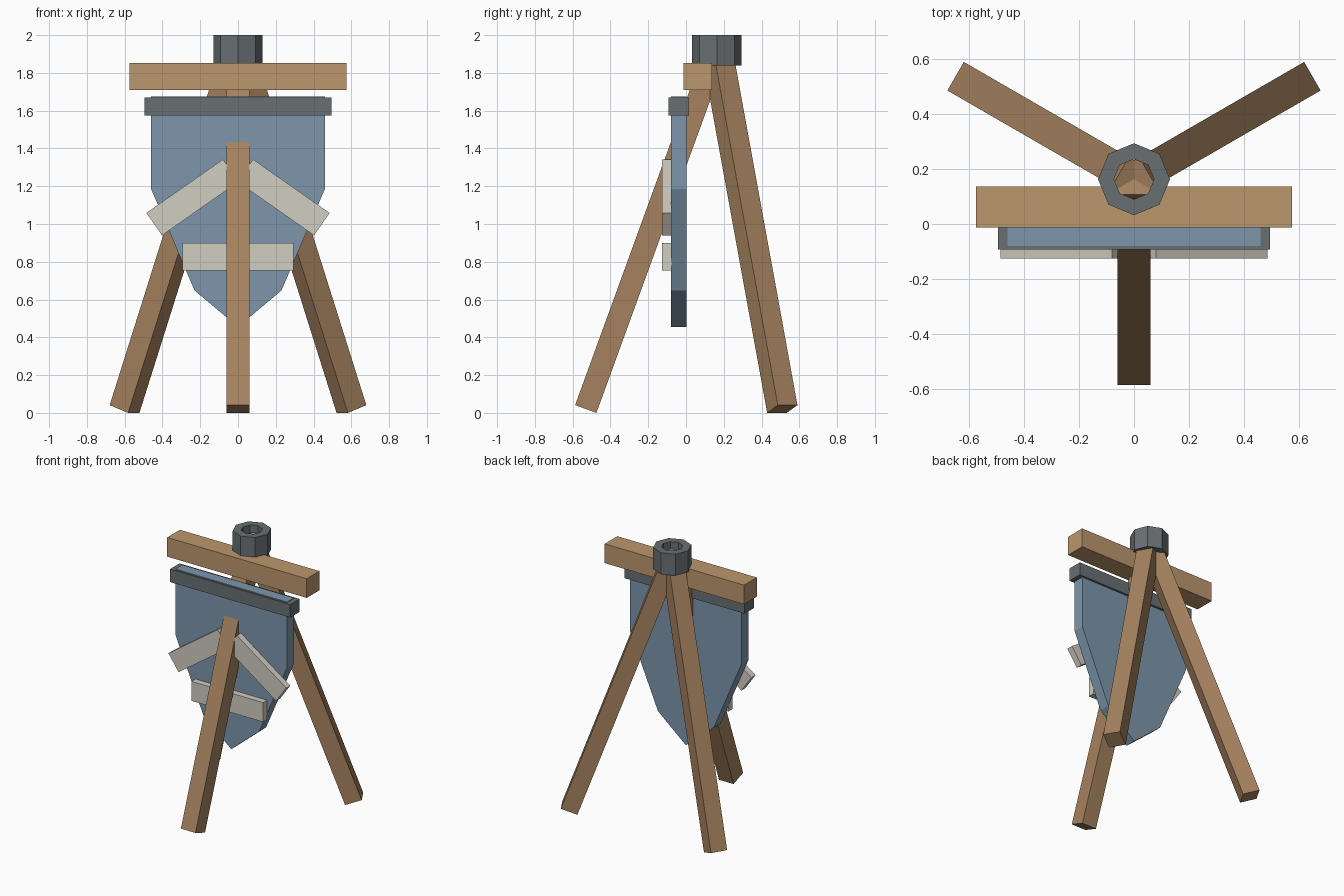
import bpy, bmesh
from math import sin, cos, tan, radians, pi
from mathutils import Matrix, Vector

if "Cube" in bpy.data.objects:
    bpy.data.objects.remove(bpy.data.objects["Cube"])


def material(name, rgb):
    m = bpy.data.materials.new(name)
    m.diffuse_color = (*rgb, 1)
    m.use_nodes = True
    m.node_tree.nodes["Principled BSDF"].inputs["Base Color"].default_value = m.diffuse_color
    return m


LEG_WOOD = material("leg_wood", (0.38, 0.225, 0.115))
BEAM_WOOD = material("beam_wood", (0.50, 0.31, 0.155))
BLUE = material("blue_paint", (0.205, 0.305, 0.41))
PALE = material("pale_paint", (0.64, 0.61, 0.53))
IRON = material("dark_iron", (0.14, 0.16, 0.17))


def finish(name, bm, mat):
    bmesh.ops.recalc_face_normals(bm, faces=bm.faces)
    mesh = bpy.data.meshes.new(name)
    bm.to_mesh(mesh)
    bm.free()
    mesh.materials.append(mat)
    obj = bpy.data.objects.new(name, mesh)
    bpy.context.collection.objects.link(obj)
    return obj


def box(name, centre, size, mat, rot=Matrix.Identity(4)):
    bm = bmesh.new()
    bmesh.ops.create_cube(bm, size=1, matrix=Matrix.Translation(centre) @ rot @ Matrix.Diagonal((*size, 1)))
    return finish(name, bm, mat)


def extrude(name, points, vector, mat):
    bm = bmesh.new()
    face = bm.faces.new([bm.verts.new(p) for p in points])
    new = bmesh.ops.extrude_face_region(bm, geom=[face])["geom"]
    bmesh.ops.translate(bm, vec=vector, verts=[v for v in new if isinstance(v, bmesh.types.BMVert)])
    return finish(name, bm, mat)


HUB_Y = 0.163

# Three splayed legs with square-cut ends, meeting inside the hub
tilt, width, foot = radians(20), 0.12, 0.6936
foot_z = width / 2 * sin(tilt)
length = foot / sin(tilt)
for name, turn in (("front_leg", 0), ("back_right_leg", 120), ("back_left_leg", 240)):
    spin = Matrix.Rotation(radians(turn), 4, 'Z')
    mid = Vector((0, HUB_Y, foot_z + foot / tan(tilt) / 2)) + spin @ Vector((0, -foot / 2, 0))
    box(name, mid, (width, width, length), LEG_WOOD, spin @ Matrix.Rotation(-tilt, 4, 'X'))

# Octagonal hub ring
bm = bmesh.new()
rings = [[bm.verts.new((r * cos(i * pi / 4), HUB_Y + r * sin(i * pi / 4), z)) for i in range(8)]
         for r, z in ((0.131, 1.84), (0.131, 2.0), (0.073, 2.0), (0.073, 1.84))]
for k in range(4):
    a, b = rings[k], rings[(k + 1) % 4]
    for i in range(8):
        j = (i + 1) % 8
        bm.faces.new((a[i], a[j], b[j], b[i]))
finish("hub_ring", bm, IRON)

# Crossbeam
box("crossbeam", (0, 0.0625, 1.782), (1.15, 0.149, 0.143), BEAM_WOOD)

# Pointed shield panel and its top rim
half = [(0.46, 1.675), (0.46, 1.185), (0.23, 0.648)]
outline = half + [(0, 0.455)] + [(-x, z) for x, z in reversed(half)]
extrude("shield_panel", [(x, -0.08, z) for x, z in outline], (0, 0.082, 0), BLUE)
box("panel_rim", (0, -0.038, 1.622), (0.99, 0.11, 0.097), IRON)

# Pale emblem strips: two slanted, one level
for name, s in (("right_slanted_strip", 1), ("left_slanted_strip", -1)):
    box(name, (s * 0.241, -0.102, 1.141), (0.495, 0.048, 0.145), PALE,
        Matrix.Rotation(s * radians(35), 4, 'Y'))
box("level_strip", (0, -0.102, 0.827), (0.59, 0.048, 0.145), PALE)
